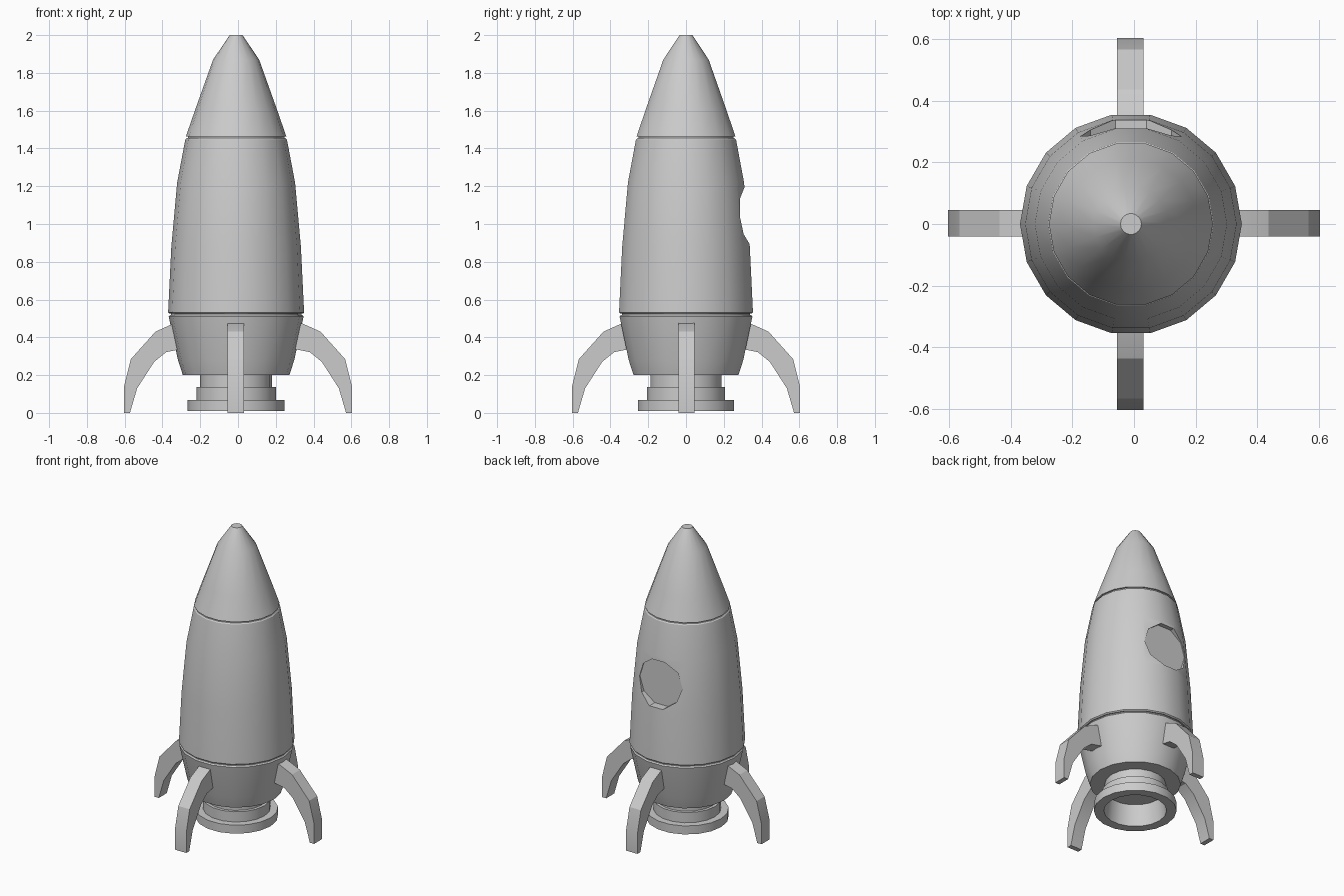
import bpy, bmesh, math

if "Cube" in bpy.data.objects:
    bpy.data.objects.remove(bpy.data.objects["Cube"])

CX = -0.01   # the hull axis sits slightly left of the leg centre
SIDES = 18


def finish(name, bm, angle=30):
    bmesh.ops.recalc_face_normals(bm, faces=bm.faces)
    mesh = bpy.data.meshes.new(name)
    bm.to_mesh(mesh)
    bm.free()
    ob = bpy.data.objects.new(name, mesh)
    bpy.context.collection.objects.link(ob)
    if angle:
        smooth(ob, angle)
    return ob


def smooth(ob, angle=30):
    bpy.ops.object.select_all(action='DESELECT')
    ob.select_set(True)
    bpy.context.view_layer.objects.active = ob
    bpy.ops.object.shade_smooth_by_angle(angle=math.radians(angle))


def lathe(name, profile, angle=30):
    """Turn (radius, z) points around the hull axis and cap both ends."""
    bm = bmesh.new()
    rings = []
    for r, z in profile:
        rings.append([bm.verts.new((CX + r * math.cos(2 * math.pi * i / SIDES),
                                    r * math.sin(2 * math.pi * i / SIDES), z))
                      for i in range(SIDES)])
    for a, b in zip(rings, rings[1:]):
        for i in range(SIDES):
            j = (i + 1) % SIDES
            bm.faces.new((a[i], a[j], b[j], b[i]))
    bm.faces.new(rings[0])
    bm.faces.new(rings[-1])
    return finish(name, bm, angle)


# Hull sections, separated by thin recessed bands
lathe("nose_cone", [(0.266, 1.463), (0.215, 1.61), (0.122, 1.87), (0.034, 2.0)])
lathe("upper_band", [(0.255, 1.44), (0.255, 1.47)])
hull = lathe("hull", [(0.353, 0.525), (0.36, 0.532), (0.343, 0.88),
                      (0.312, 1.22), (0.269, 1.447), (0.262, 1.454)], 0)
lathe("lower_band", [(0.345, 0.505), (0.345, 0.535)])
lathe("tail_section", [(0.282, 0.2), (0.308, 0.28), (0.357, 0.51), (0.35, 0.518)])

# Round porthole recess on the back, with a flat pane
bm = bmesh.new()
bmesh.ops.create_cone(bm, cap_ends=True, segments=10, radius1=0.163,
                      radius2=0.163, depth=0.3)
cutter = finish("porthole_cutter", bm, 0)
# turn so that the vertices lie on the left and right of the opening
co = [v.co.copy() for v in cutter.data.vertices]
spin = math.atan2(co[0].y, co[0].x)
for v in cutter.data.vertices:
    a = math.atan2(v.co.y, v.co.x) - spin
    depth = v.co.z
    v.co = (CX + 0.163 * math.cos(a), 0.43 - depth, 1.042 + 0.163 * math.sin(a))
bm = bmesh.new()
bm.from_mesh(cutter.data)
bmesh.ops.recalc_face_normals(bm, faces=bm.faces)
bm.to_mesh(cutter.data)
bm.free()
cut = hull.modifiers.new("porthole", 'BOOLEAN')
cut.operation = 'DIFFERENCE'
cut.solver = 'EXACT'
cut.object = cutter
bpy.ops.object.select_all(action='DESELECT')
hull.select_set(True)
bpy.context.view_layer.objects.active = hull
bpy.ops.object.modifier_apply(modifier=cut.name)
bpy.data.objects.remove(cutter)
smooth(hull)

# Stepped, hollow exhaust nozzle
lathe("nozzle", [(0.19, 0.21), (0.19, 0.138), (0.21, 0.138), (0.21, 0.068),
                 (0.257, 0.068), (0.257, 0.01), (0.195, 0.01), (0.18, 0.155)])

# Four curved landing legs
LEG = [(0.31, 0.48), (0.344, 0.472), (0.437, 0.43), (0.567, 0.285), (0.604, 0.138),
       (0.604, 0), (0.572, 0), (0.534, 0.13), (0.444, 0.27), (0.38, 0.322), (0.29, 0.34)]


def leg(name, dx, dy):
    bm = bmesh.new()
    ox, oy = (0, 0.003) if dx else (-0.012, 0)
    sides = []
    for w in (-0.043, 0.043):
        sides.append([bm.verts.new((ox + r * dx - w * dy, oy + r * dy + w * dx, z))
                      for r, z in LEG])
    a, b = sides
    n = len(LEG)
    bm.faces.new(a)
    bm.faces.new(b)
    for i in range(n):
        j = (i + 1) % n
        bm.faces.new((a[i], a[j], b[j], b[i]))
    finish(name, bm, 20)


for name, dx, dy in (("right_leg", 1, 0), ("left_leg", -1, 0),
                     ("back_leg", 0, 1), ("front_leg", 0, -1)):
    leg(name, dx, dy)
